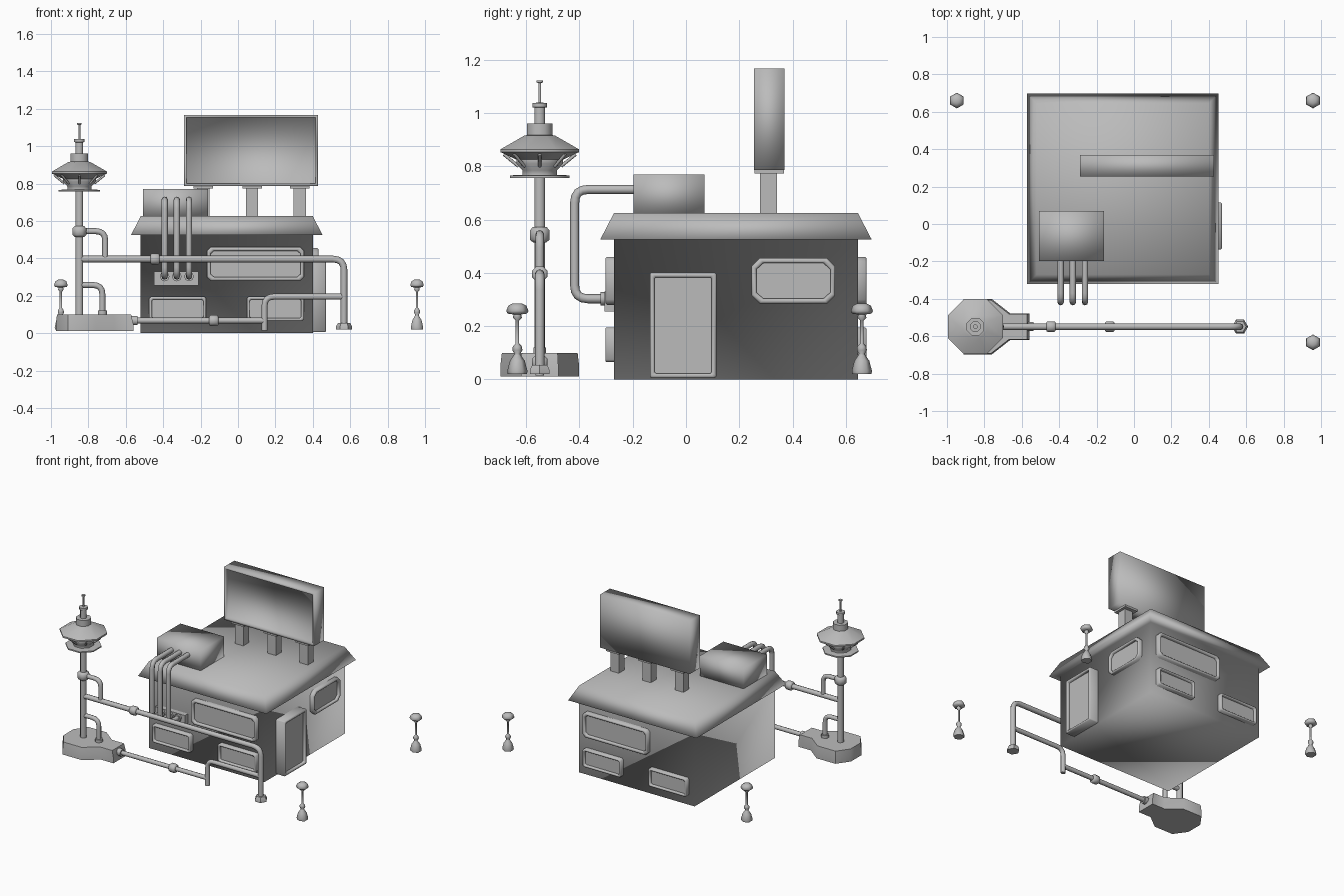
import bpy, bmesh, math
from mathutils import Vector, Matrix

cube = bpy.data.objects.get("Cube")
if cube:
    bpy.data.objects.remove(cube)

GREY = (0.5, 0.5, 0.5, 1)
grey = bpy.data.materials.new("plain grey")
grey.use_nodes = True
grey.diffuse_color = GREY
grey.node_tree.nodes["Principled BSDF"].inputs["Base Color"].default_value = GREY


def add_mesh(name, mesh, angle=None):
    """Link a mesh; smooth everywhere, or only below the given angle."""
    obj = bpy.data.objects.new(name, mesh)
    bpy.context.collection.objects.link(obj)
    mesh.materials.clear()
    mesh.materials.append(grey)
    bpy.ops.object.select_all(action="DESELECT")
    obj.select_set(True)
    bpy.context.view_layer.objects.active = obj
    if angle is None:
        bpy.ops.object.shade_smooth()
    else:
        bpy.ops.object.shade_smooth_by_angle(angle=math.radians(angle))
    return obj


def finish(name, bm, angle=None):
    bmesh.ops.recalc_face_normals(bm, faces=bm.faces)
    mesh = bpy.data.meshes.new(name)
    bm.to_mesh(mesh)
    bm.free()
    return add_mesh(name, mesh, angle)


def loft(name, rings, angle=None):
    """Skin closed rings of equal length and cap both ends."""
    bm = bmesh.new()
    loops = [[bm.verts.new(p) for p in ring] for ring in rings]
    for a, b in zip(loops, loops[1:]):
        for i in range(len(a)):
            j = (i + 1) % len(a)
            bm.faces.new((a[i], a[j], b[j], b[i]))
    bm.faces.new(loops[0][::-1])
    bm.faces.new(loops[-1])
    return finish(name, bm, angle)


def rect(x0, x1, y0, y1, z):
    return [(x0, y0, z), (x1, y0, z), (x1, y1, z), (x0, y1, z)]


def box(name, x, y, z, angle=None):
    return loft(name, [rect(*x, *y, h) for h in z], angle)


def turned(name, centre, profile, sides=8, axis="Z", twist=0.5, angle=50):
    """Lathe a (radius, height) profile about an axis through centre."""
    turn = Matrix.Rotation(math.pi / 2, 3, "Y") if axis == "X" else Matrix.Identity(3)
    rings = []
    for r, h in profile:
        steps = [(i + twist) * math.tau / sides for i in range(sides)]
        rings.append([Vector(centre) + turn @ Vector((r * math.cos(t), r * math.sin(t), h))
                      for t in steps])
    return loft(name, rings, angle)


def pipe(name, points, radius, bend=0.05):
    """Round tube along a path with rounded corners."""
    pts = [Vector(p) for p in points]
    path = [pts[0]]
    for a, b, c in zip(pts, pts[1:], pts[2:]):
        p, q = b + (a - b).normalized() * bend, b + (c - b).normalized() * bend
        for i in range(5):
            t = i / 4
            path.append(p * (1 - t) ** 2 + b * 2 * t * (1 - t) + q * t * t)
    path.append(pts[-1])
    curve = bpy.data.curves.new(name, "CURVE")
    curve.dimensions = "3D"
    curve.bevel_depth = radius
    curve.bevel_resolution = 2
    curve.use_fill_caps = True
    spline = curve.splines.new("POLY")
    spline.points.add(len(path) - 1)
    for point, co in zip(spline.points, path):
        point.co = (*co, 1)
    temp = bpy.data.objects.new(name, curve)
    bpy.context.collection.objects.link(temp)
    mesh = bpy.data.meshes.new_from_object(temp.evaluated_get(bpy.context.evaluated_depsgraph_get()))
    bpy.data.objects.remove(temp)
    return add_mesh(name, mesh, 60)


def framed_panel(name, origin, normal, width, height, depth, cut, rim, recess):
    """Chamfered frame standing off a wall, with a sunken pane."""
    n, up = Vector(normal), Vector((0, 0, 1))
    side = up.cross(n)
    w, h = width / 2, height / 2
    outline = [(-w + cut, -h), (w - cut, -h), (w, -h + cut), (w, h - cut),
               (w - cut, h), (-w + cut, h), (-w, h - cut), (-w, -h + cut)]

    def ring(inset, out):
        return [Vector(origin) + side * u * (1 - inset / w) + up * v * (1 - inset / h) + n * out
                for u, v in outline]
    edge = rim * 0.3
    loft(name, [ring(0, -0.01), ring(0, depth - edge), ring(edge, depth), ring(rim - edge, depth),
                ring(rim, depth - edge), ring(rim, depth - recess)], 50)


# House: walls, eaves and sloped roof edge in one shell
X0, X1, Y0, Y1 = -0.52, 0.40, -0.27, 0.645
EAVE, TOP, OVER = 0.525, 0.625, 0.052
loft("house", [rect(X0, X1, Y0, Y1, 0), rect(X0, X1, Y0, Y1, EAVE),
               rect(X0 - OVER, X1 + OVER, Y0 - OVER, Y1 + OVER, EAVE),
               rect(X0, X1, Y0, Y1, TOP)])

# Windows, the same on front and back
for label, y, ny in (("front", Y0, -1), ("back", Y1, 1)):
    n = (0, ny, 0)
    framed_panel(label + "_upper_window", (0.094, y, 0.37), n, 0.52, 0.18, 0.033, 0.02, 0.02, 0.018)
    for side, x in (("right", -0.323), ("left", 0.2)):
        framed_panel(f"{label}_lower_{side}_window", (x, y, 0.13), n, 0.305, 0.13, 0.033, 0.01, 0.015, 0.018)

# Side window and door
framed_panel("side_window", (X1, 0.403, 0.37), (1, 0, 0), 0.313, 0.17, 0.03, 0.03, 0.018, 0.018)
framed_panel("door", (X1, -0.011, 0.203), (1, 0, 0), 0.25, 0.396, 0.07, 0.006, 0.018, 0.02)

# Roof unit with three pipes down to a wall box
box("roof_unit", (-0.508, -0.16), (-0.197, 0.07), (TOP - 0.01, 0.77))
box("wall_box", (-0.45, -0.21), (-0.305, -0.26), (0.255, 0.33), 30)
for i in range(3):
    x = -0.392 + i * 0.065
    pipe(f"roof_pipe_{i + 1}", [(x, -0.19, 0.713), (x, -0.418, 0.713), (x, -0.418, 0.303), (x, -0.29, 0.303)], 0.017)
    pipe(f"roof_pipe_flange_{i + 1}", [(x, -0.3, 0.303), (x, -0.32, 0.303)], 0.026)

# Billboard with sunken front, on three posts
board = bmesh.new()
bmesh.ops.create_cube(board, size=1, matrix=Matrix.Translation((0.07, 0.312, 0.977))
                      @ Matrix.Diagonal((0.717, 0.115, 0.381, 1)))
face = min(board.faces, key=lambda f: f.calc_center_median().y)
bmesh.ops.inset_region(board, faces=[face], thickness=0.02)
pane = bmesh.ops.extrude_discrete_faces(board, faces=[face])["faces"][0]
bmesh.ops.translate(board, verts=pane.verts, vec=(0, 0.03, 0))
finish("billboard", board)
for i, x in enumerate((-0.185, 0.075, 0.33)):
    box(f"billboard_post_{i + 1}", (x - 0.033, x + 0.033), (0.277, 0.341), (TOP - 0.01, 0.78), 30)
    box(f"billboard_post_cap_{i + 1}", (x - 0.052, x + 0.052), (0.257, 0.367), (0.773, 0.79), 30)

# Tower base with a neck toward the pipes
TX, TY = -0.848, -0.549
half = [(-0.56, 0.07), (-0.66, 0.07), (-0.76, 0.148), (-0.91, 0.148), (-0.973, 0.06)]
outline = half + [(x, -y) for x, y in reversed(half)]
loft("tower_base", [[(TX + (x - TX) * s, TY + y * s, z) for x, y in outline]
                    for s, z in ((1, 0.012), (1, 0.05), (0.96, 0.1))], 50)

# Tower pole, collar, lamp-shaped head and mast
turned("tower_pole", (TX, TY, 0), [(0.022, 0.09), (0.022, 0.76)])
turned("tower_collar", (TX, TY, 0), [(0.028, 0.515), (0.04, 0.525), (0.04, 0.56), (0.028, 0.572)])
turned("tower_head", (TX, TY, 0),
       [(0.12, 0.757), (0.12, 0.766), (0.07, 0.768), (0.07, 0.785), (0.095, 0.81), (0.095, 0.825),
        (0.159, 0.853), (0.159, 0.864), (0.063, 0.915), (0.051, 0.917), (0.051, 0.96)])
turned("tower_mast", (TX, TY, 0),
       [(0.022, 0.95), (0.022, 1.02), (0.03, 1.022), (0.03, 1.038), (0.006, 1.039),
        (0.006, 1.113), (0.013, 1.115), (0.013, 1.123)])
for i in range(8):
    d = Vector((math.cos(i * math.tau / 8), math.sin(i * math.tau / 8), 0))
    c = Vector((TX, TY, 0))
    pipe(f"head_strut_{i + 1}", [c + d * 0.08 + Vector((0, 0, 0.8)), c + d * 0.135 + Vector((0, 0, 0.845))], 0.006)

# Pipework in front of the house
LONG, LOW, END, RISE = 0.396, 0.067, 0.567, 0.142
pipe("upper_long_pipe", [(TX, TY, LONG), (END, TY, LONG), (END, TY, 0.025)], 0.018, 0.06)
pipe("lower_long_pipe", [(-0.6, TY, LOW), (RISE, TY, LOW)], 0.016)
pipe("riser_pipe", [(RISE, TY, 0.015), (RISE, TY, 0.195), (END, TY, 0.195)], 0.016)
pipe("tower_upper_bend", [(TX, TY, 0.545), (-0.71, TY, 0.545), (-0.71, TY, LONG)], 0.016)
pipe("tower_lower_bend", [(TX, TY, 0.257), (-0.725, TY, 0.257), (-0.725, TY, 0.09)], 0.016)
for name, x, z in (("upper_pipe_collar", -0.444, LONG), ("lower_pipe_collar", -0.13, LOW)):
    turned(name, (x, TY, z), [(0.024, -0.025), (0.031, -0.018), (0.031, 0.018), (0.024, 0.025)], 8, "X")
turned("base_pipe_flange", (-0.55, TY, LOW), [(0.026, -0.02), (0.026, 0.012)], 8, "X")
turned("bend_foot", (-0.725, TY, 0), [(0.026, 0.09), (0.026, 0.12)])
turned("end_foot", (END, TY, 0), [(0.043, 0.02), (0.043, 0.035), (0.032, 0.055)], 6, twist=0)

# Garden lamps
for i, (x, y) in enumerate(((-0.947, 0.66), (0.957, 0.66), (0.957, -0.633))):
    turned(f"garden_lamp_{i + 1}", (x, y, 0),
           [(0.036, 0.02), (0.038, 0.032), (0.028, 0.07), (0.014, 0.09), (0.011, 0.096), (0.019, 0.11),
            (0.017, 0.124), (0.007, 0.135), (0.007, 0.222), (0.017, 0.232), (0.014, 0.244),
            (0.036, 0.247), (0.042, 0.257), (0.034, 0.277), (0.016, 0.286)], 6, angle=60.5)
